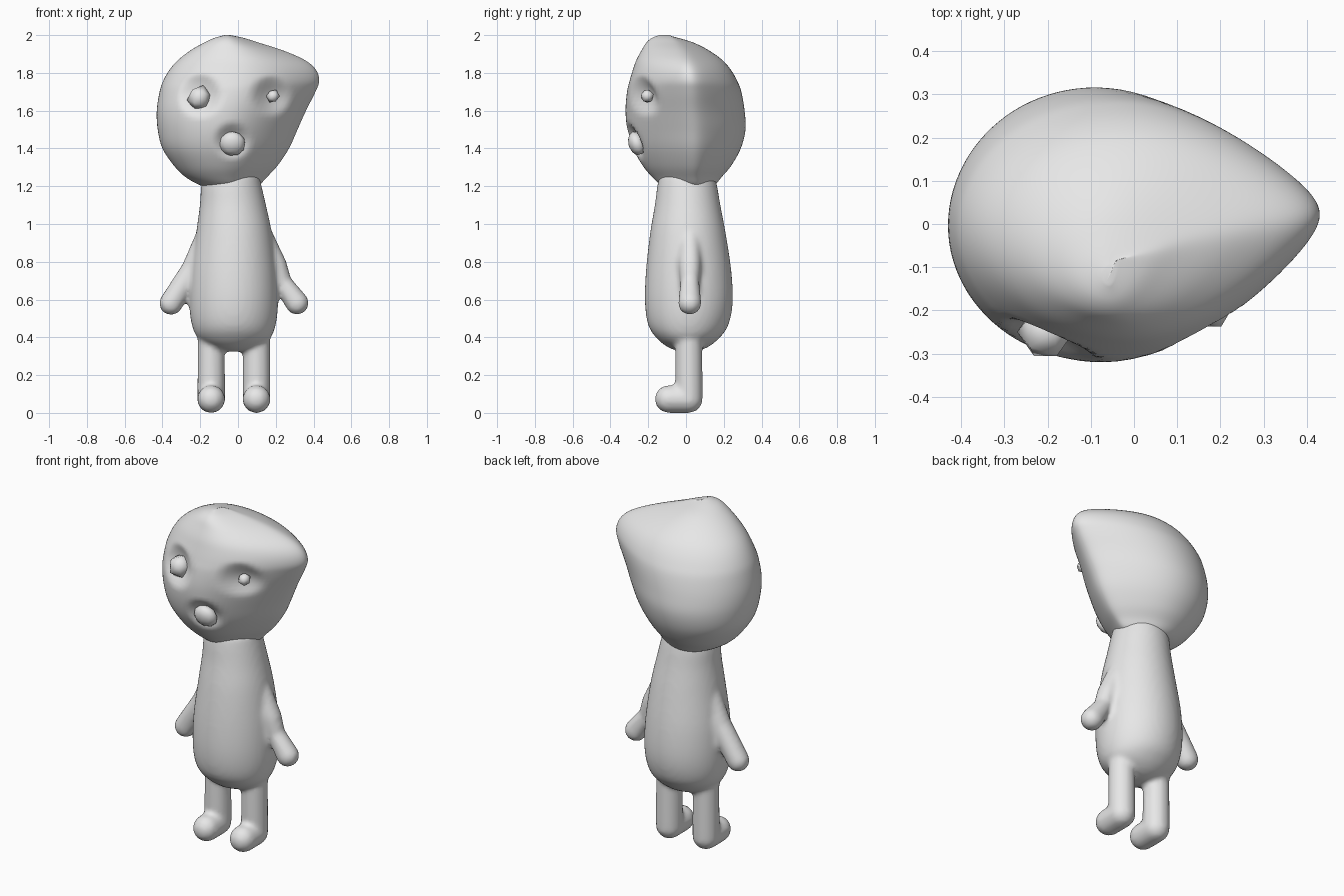
import bpy, bmesh, math
from mathutils import Vector, Matrix

if "Cube" in bpy.data.objects:
    bpy.data.objects.remove(bpy.data.objects["Cube"])

grey = bpy.data.materials.new("plain grey")
grey.diffuse_color = (0.8, 0.8, 0.8, 1)
grey.use_nodes = True
grey.node_tree.nodes["Principled BSDF"].inputs["Base Color"].default_value = grey.diffuse_color


def finish(bm, name):
    bmesh.ops.recalc_face_normals(bm, faces=bm.faces)
    for f in bm.faces:
        f.smooth = True
    me = bpy.data.meshes.new(name)
    bm.to_mesh(me)
    bm.free()
    me.materials.append(grey)
    ob = bpy.data.objects.new(name, me)
    bpy.context.collection.objects.link(ob)
    return ob


def refine(rows, steps):
    """Smooth curve through the profile rows."""
    rows = [Vector(r) for r in rows]
    out = []
    for i in range(len(rows) - 1):
        a, b, c, d = (rows[max(0, min(len(rows) - 1, i + k))] for k in (-1, 0, 1, 2))
        for s in range(steps):
            t = s / steps
            out.append(0.5 * (2 * b + (c - a) * t + (2 * a - 5 * b + 4 * c - d) * t * t
                              + (3 * b - a - 3 * c + d) * t ** 3))
    return out + [rows[-1]]


def loft(bm, rows, peak=0.5, taper=0.0, sides=64, steps=4):
    """Stack egg-shaped rings; each row is z, left, right, front, back."""
    rings = []
    for z, xl, xr, yf, yb in refine(rows, steps):
        xm, ym, b = xl + (xr - xl) * peak, (yf + yb) / 2, (yb - yf) / 2
        ring = []
        for k in range(sides):
            t = 2 * math.pi * k / sides
            c, s = math.cos(t), math.sin(t)
            a = xr - xm if c > 0 else xm - xl
            w = 1 - taper * max(c, 0) ** 2
            ring.append(bm.verts.new((xm + a * c, ym + b * s * w + taper * 0.08 * max(c, 0) ** 2, z)))
        rings.append(ring)
    for r, q in zip(rings, rings[1:]):
        for k in range(sides):
            j = (k + 1) % sides
            bm.faces.new((r[k], r[j], q[j], q[k]))
    bm.faces.new(rings[0][::-1])
    bm.faces.new(rings[-1])


def limb(bm, points):
    """Chain of rounded tubes through points (x, y, z, radius)."""
    for p, q in zip(points, points[1:]):
        a, b = Vector(p[:3]), Vector(q[:3])
        rot = (b - a).to_track_quat('Z', 'Y').to_matrix().to_4x4()
        bmesh.ops.create_cone(bm, cap_ends=True, segments=32, radius1=p[3], radius2=q[3],
                              depth=(b - a).length, matrix=Matrix.Translation((a + b) / 2) @ rot)
        for c, r in ((a, p[3]), (b, q[3])):
            bmesh.ops.create_uvsphere(bm, u_segments=32, v_segments=16, radius=r,
                                      matrix=Matrix.Translation(c))


# Head: lopsided teardrop with one side drawn out to a rounded point
head_rows = [
    (1.19, -0.14, 0.06, -0.08, 0.10), (1.205, -0.20, 0.11, -0.13, 0.15),
    (1.25, -0.28, 0.155, -0.18, 0.19), (1.31, -0.34, 0.21, -0.23, 0.24),
    (1.40, -0.40, 0.27, -0.28, 0.29), (1.50, -0.425, 0.315, -0.31, 0.315),
    (1.60, -0.43, 0.36, -0.32, 0.31), (1.70, -0.415, 0.41, -0.312, 0.293),
    (1.76, -0.395, 0.43, -0.298, 0.27), (1.82, -0.36, 0.41, -0.28, 0.235),
    (1.87, -0.315, 0.35, -0.262, 0.19), (1.92, -0.25, 0.235, -0.235, 0.12),
    (1.96, -0.18, 0.11, -0.21, 0.04), (1.985, -0.125, 0.03, -0.18, -0.04),
    (2.0, -0.07, -0.04, -0.14, -0.10)]
bm = bmesh.new()
loft(bm, head_rows, peak=0.45, taper=0.45, sides=96, steps=5)
# Sockets pressed into the face: x, z, radius, depth
for x, z, r, depth in ((-0.20, 1.68, 0.12, 0.055), (0.175, 1.68, 0.11, 0.05), (-0.03, 1.44, 0.10, 0.05)):
    for v in bm.verts:
        d = math.hypot(v.co.x - x, v.co.z - z) / r
        if v.co.y < 0 and d < 1:
            v.co.y += depth * (1 - d * d) ** 1.5
finish(bm, "head")

# Torso, arms and legs, fused into one soft skin
bm = bmesh.new()
loft(bm, [
    (0.325, -0.06, 0.02, -0.03, 0.05), (0.345, -0.13, 0.09, -0.09, 0.11),
    (0.39, -0.205, 0.165, -0.15, 0.17), (0.46, -0.243, 0.198, -0.198, 0.222),
    (0.58, -0.257, 0.212, -0.217, 0.247), (0.75, -0.25, 0.205, -0.212, 0.24),
    (0.95, -0.222, 0.18, -0.19, 0.21), (1.10, -0.202, 0.148, -0.165, 0.182),
    (1.20, -0.195, 0.125, -0.152, 0.165), (1.26, -0.18, 0.11, -0.14, 0.15)])
finish_parts = (
    [(-0.155, 0.02, 0.97, 0.055), (-0.24, 0.02, 0.76, 0.06), (-0.355, 0.02, 0.58, 0.062)],
    [(0.115, 0.02, 0.97, 0.055), (0.20, 0.02, 0.78, 0.06)],
    [(0.20, 0.02, 0.78, 0.06), (0.235, 0.02, 0.69, 0.05), (0.312, 0.02, 0.582, 0.062)])
for points in finish_parts:
    limb(bm, points)
for x in (-0.142, 0.098):
    limb(bm, [(x, 0.015, 0.45, 0.071), (x, 0.015, 0.073, 0.073), (x, -0.092, 0.073, 0.073)])
body = finish(bm, "body")
remesh = body.modifiers.new("fuse", 'REMESH')
remesh.mode = 'VOXEL'
remesh.voxel_size = 0.014
remesh.use_smooth_shade = True
soften = body.modifiers.new("soften", 'SMOOTH')
soften.factor = 0.5
soften.iterations = 5


# Eyes and mouth: coarse pebbles resting in the sockets
def pebble(name, at, size, tilt, detail, floor):
    bm = bmesh.new()
    bmesh.ops.create_icosphere(bm, subdivisions=detail, radius=1)
    for v in bm.verts:
        v.co.z = max(v.co.z, floor)
    m = Matrix.Translation(at) @ Matrix.Rotation(tilt[0], 4, 'X') @ Matrix.Rotation(tilt[1], 4, 'Y')
    bmesh.ops.transform(bm, matrix=m @ Matrix.Diagonal((*size, 1)), verts=bm.verts)
    finish(bm, name)


pebble("large_eye", (-0.205, -0.25, 1.668), (0.066, 0.065, 0.07), (0, 0.3), 1, -1)
pebble("small_eye", (0.185, -0.205, 1.677), (0.036, 0.038, 0.038), (0, 0.5), 1, -1)
pebble("mouth", (-0.03, -0.26, 1.425), (0.07, 0.045, 0.068), (0.35, 0), 2, -0.85)
